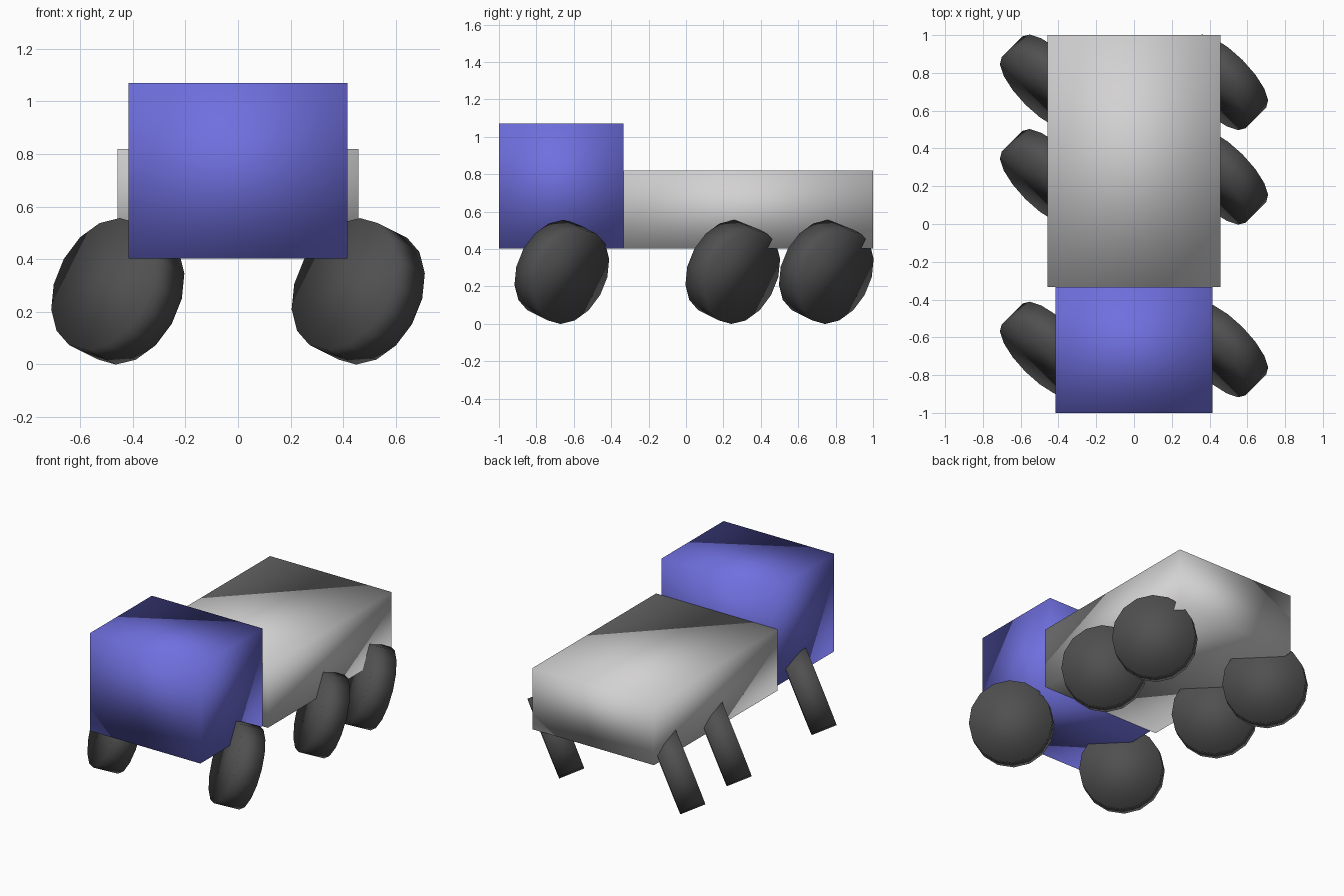
import bpy
from mathutils import Vector

cube = bpy.data.objects.get("Cube")
if cube:
    bpy.data.objects.remove(cube, do_unlink=True)


def make_material(name, rgb):
    mat = bpy.data.materials.new(name)
    mat.use_nodes = True
    color = (*rgb, 1.0)
    mat.diffuse_color = color
    mat.node_tree.nodes["Principled BSDF"].inputs["Base Color"].default_value = color
    return mat


def finish(name, mat):
    obj = bpy.context.object
    obj.name = name
    obj.data.materials.append(mat)
    for face in obj.data.polygons:
        face.use_smooth = True
    return obj


def box(name, mat, width, y_range, z_range):
    (y0, y1), (z0, z1) = y_range, z_range
    bpy.ops.mesh.primitive_cube_add(size=1, location=(0, (y0 + y1) / 2, (z0 + z1) / 2))
    obj = finish(name, mat)
    # Scale the mesh itself so the soft corner normals stay even
    for v in obj.data.vertices:
        v.co *= Vector((width, y1 - y0, z1 - z0))
    return obj


def wheel(name, mat, center):
    axis = Vector((2, 2, -1))
    bpy.ops.mesh.primitive_cylinder_add(
        vertices=16, radius=0.266, depth=0.166, location=center,
        rotation=axis.to_track_quat('Z', 'Y').to_euler())
    return finish(name, mat)


blue = make_material("cab blue", (0.16, 0.16, 0.74))
grey = make_material("cargo light grey", (0.65, 0.64, 0.64))
rubber = make_material("wheel dark grey", (0.08, 0.08, 0.08))

# Cab and cargo box
box("cab", blue, 0.833, (-1, -0.333), (0.403, 1.07))
box("cargo_box", grey, 0.917, (-0.333, 1), (0.403, 0.82))

# Three pairs of tilted wheels, all leaning the same way
for row, y in (("front", -0.664), ("middle", 0.25), ("rear", 0.75)):
    for side, x in (("left", 0.457), ("right", -0.457)):
        wheel(f"{row}_{side}_wheel", rubber, (x, y, 0.278))
